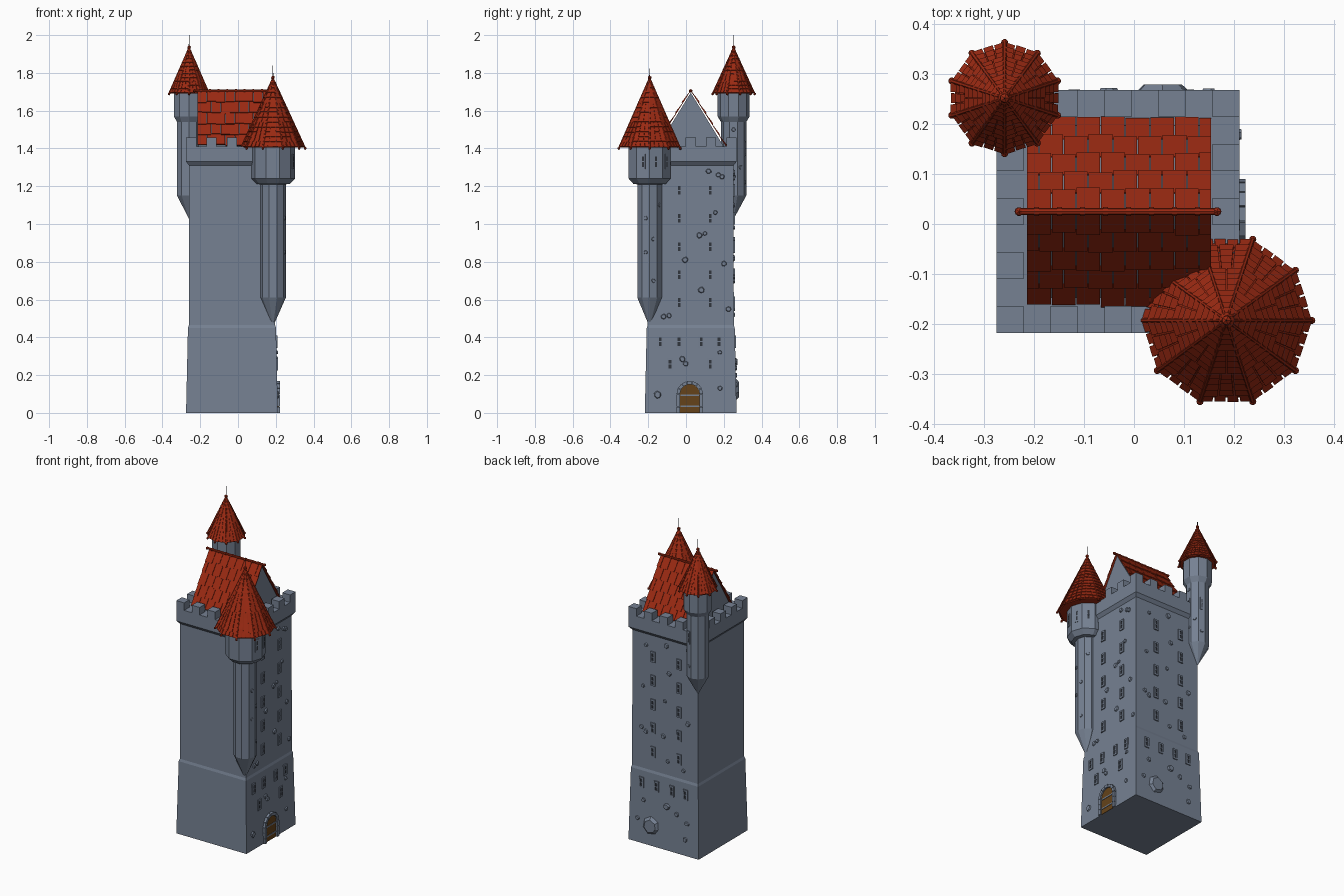
import bpy, bmesh, math, random
from mathutils import Vector, Matrix

if "Cube" in bpy.data.objects:
    bpy.data.objects.remove(bpy.data.objects["Cube"])
random.seed(4)
CX, CY = -0.032, 0.025          # tower axis


def mat(name, col):
    m = bpy.data.materials.new(name)
    m.diffuse_color = (*col, 1)
    m.use_nodes = True
    m.node_tree.nodes["Principled BSDF"].inputs["Base Color"].default_value = m.diffuse_color
    return m


STONE = mat("grey stone", (0.18, 0.22, 0.29))
TILE = mat("red tile", (0.32, 0.022, 0.006))
WOOD = mat("brown wood", (0.13, 0.055, 0.01))
DARK = mat("dark opening", (0.03, 0.035, 0.045))


def finish(bm, name, material):
    bmesh.ops.recalc_face_normals(bm, faces=bm.faces)
    me = bpy.data.meshes.new(name)
    bm.to_mesh(me)
    bm.free()
    me.materials.append(material)
    ob = bpy.data.objects.new(name, me)
    bpy.context.collection.objects.link(ob)


def skin(bm, loops):
    """Closed solid through a stack of equal point loops."""
    rings = [[bm.verts.new(p) for p in lp] for lp in loops]
    n = len(rings[0])
    for a, b in zip(rings, rings[1:]):
        for i in range(n):
            bm.faces.new((a[i], a[(i + 1) % n], b[(i + 1) % n], b[i]))
    bm.faces.new(rings[0])
    bm.faces.new(rings[-1])


def lathe(bm, c, n, rot, profile):
    skin(bm, [[(c[0] + r * math.cos(rot + math.tau * i / n), c[1] + r * math.sin(rot + math.tau * i / n), z)
               for i in range(n)] for z, r in profile])


def tube(bm, a, b, r1, r2, n=6):
    a, b = Vector(a), Vector(b)
    q = (b - a).to_track_quat('Z', 'Y')
    skin(bm, [[p + q @ Vector((r * math.cos(math.tau * i / n), r * math.sin(math.tau * i / n), 0))
               for i in range(n)] for p, r in ((a, r1), (b, r2))])


def ball(bm, p, r):
    bmesh.ops.create_icosphere(bm, subdivisions=1, radius=r, matrix=Matrix.Translation(p))


def frame(origin, ang):
    """Local u, v, depth axes on a wall facing the given angle."""
    nrm = Vector((math.cos(ang), math.sin(ang), 0))
    up = Vector((0, 0, 1))
    u = up.cross(nrm)
    return Matrix((u, up, nrm)).transposed().to_4x4(), Vector(origin)


def plate(bm, fr, pts, d0, d1, taper=1.0):
    M, o = fr
    cu = sum(p[0] for p in pts) / len(pts)
    cv = sum(p[1] for p in pts) / len(pts)
    skin(bm, [[o + M @ Vector((cu + (u - cu) * k, cv + (v - cv) * k, d)) for u, v in pts]
              for d, k in ((d0, 1), (d1, taper))])


def rect(u0, u1, v0, v1):
    return [(u0, v0), (u1, v0), (u1, v1), (u0, v1)]


# Main tower body, with battered base and flared parapet
bm = bmesh.new()
lathe(bm, (CX, CY), 4, math.pi / 4, [(z, h * math.sqrt(2)) for z, h in
      ((0, .243), (.45, .233), (.465, .228), (1.31, .227), (1.33, .243), (1.41, .243))])
finish(bm, "tower_body", STONE)

# Battlements
bm = bmesh.new()
S = .486 / 9
for i in range(9):
    for j in range(9):
        if (i in (0, 8) or j in (0, 8)) and (i + j) % 2 == 0:
            x, y = CX - .243 + S * i, CY - .243 + S * j
            skin(bm, [[(x, y, z), (x + S, y, z), (x + S, y + S, z), (x, y + S, z)] for z in (1.405, 1.457)])
finish(bm, "battlements", STONE)

# Gable house on top of the tower
bm = bmesh.new()
skin(bm, [[(x, CY - .172, 1.4), (x, CY + .172, 1.4), (x, CY + .172, 1.415), (x, CY, 1.695), (x, CY - .172, 1.415)]
          for x in (-.208, .146)])
finish(bm, "gable_walls", STONE)


def tile(bm, a, b, c, d, nrm, lift):
    """Tile with lower edge a-b lifted, upper edge c-d near the roof."""
    skin(bm, [[a, b, c, d], [a + nrm * lift, b + nrm * lift, c + nrm * .002, d + nrm * .002]])


# Main roof tiles, both slopes
bm = bmesh.new()
for s in (-1, 1):
    nrm = Vector((0, s * .285, .18)).normalized()
    P = lambda x, t: Vector((x, CY + s * .18 * (1 - t), 1.42 + .285 * t))
    for k in range(5):
        edges = [-.215 + max(0, min(.37, (i - .5 * (k % 2)) * .37 / 7.5)) for i in range(9)]
        for x0, x1 in zip(edges, edges[1:]):
            if x1 - x0 > .002:
                t0, t1 = k / 5 - random.uniform(0, .03), (k + 1) / 5
                tile(bm, P(x0 + .001, t0), P(x1 - .001, t0), P(x1 - .001, t1), P(x0 + .001, t1),
                     nrm, random.uniform(.006, .009))
finish(bm, "main_roof_tiles", TILE)
bm = bmesh.new()
tube(bm, (-.232, CY, 1.705), (.168, CY, 1.705), .007, .007, 8)
for x in (-.23, .166):
    ball(bm, (x, CY, 1.705), .01)
for x in range(8):
    tube(bm, (-.2 + x * .046, CY, 1.705), (-.19 + x * .046, CY, 1.705), .009, .009, 8)
finish(bm, "roof_ridge", TILE)


# Corner turrets with tiled spires
def turret(name, c, rot, profile, eave, r, apex, tip, rows, width):
    bm = bmesh.new()
    lathe(bm, c, 10, rot, profile)
    finish(bm, name + "_shaft", STONE)
    bm = bmesh.new()
    lathe(bm, c, 10, rot, [(eave, r - .006), (eave + .006, r - .004), (apex, .002)])
    top = Vector((c[0], c[1], apex))
    corner = lambda i: Vector((c[0] + r * math.cos(rot + math.tau * i / 10),
                               c[1] + r * math.sin(rot + math.tau * i / 10), eave + .006))
    for i in range(10):
        A, B = corner(i), corner(i + 1)
        nrm = (B - A).cross(top - A).normalized()
        P = lambda u, t: A.lerp(B, u).lerp(top, t) - nrm * .002
        for k in range(rows):
            t0, t1 = k / rows - random.uniform(0, .012), (k + 1) / rows * .99
            n = max(1, round((B - A).length * (1 - t0) / width))
            for j in range(n):
                u0, u1 = j / n + .02, (j + 1) / n - .02
                tile(bm, P(u0, t0), P(u1, t0), P(u1, t1), P(u0, t1), nrm, random.uniform(.005, .007))
    finish(bm, name + "_roof", TILE)
    bm = bmesh.new()
    for i in range(10):
        e = corner(i)
        e += (e - top) * .03
        tube(bm, top, e, .003, .005)
        ball(bm, e, .008)
    ball(bm, top, .011)
    finish(bm, name + "_roof_hips", TILE)
    bm = bmesh.new()
    tube(bm, top, (c[0], c[1], tip), .002, .001)
    finish(bm, name + "_spike", DARK)


T1, T2 = (.185, -.193), (-.259, .252)
turret("front_turret", T1, 0, [(.46, .002), (.61, .068), (1.21, .068), (1.212, .09), (1.24, .116), (1.41, .116)],
       1.405, .166, 1.775, 1.84, 14, .028)
turret("back_turret", T2, math.pi / 10, [(1.03, .002), (1.15, .067), (1.54, .067), (1.57, .085), (1.7, .085)],
       1.69, .108, 1.935, 2.0, 12, .022)

# Windows: stone surrounds with dark slits
frames, panes = bmesh.new(), bmesh.new()


def window(fr, w=.016, h=.033, d=.006):
    for r in (rect(-w, -w * .45, -h, h), rect(w * .45, w, -h, h), rect(-w, w, h * .7, h),
              rect(-w, w, -h, -h * .7), rect(-w, w, -.003, .003)):
        plate(frames, fr, r, -.01, d)
    plate(panes, fr, rect(-w * .5, w * .5, -h * .75, h * .75), -.008, .002)


def half(z):
    return .243 - .010 * z / .45 if z < .45 else .228


def right(y, z):
    return frame((CX + half(z), y, z), 0)


def back(x, z):
    return frame((x, CY + half(z), z), math.pi / 2)


def on_turret(c, r, deg, z):
    a = math.radians(deg)
    r *= math.cos(math.pi / 10)
    return frame((c[0] + r * math.cos(a), c[1] + r * math.sin(a), z), a)


for z in (.584, .732, .88, 1.03, 1.178):
    for u in (-.036, .128):
        window(right(u, z))
    for u in (.05, -.13):
        window(back(u, z))
for u in (-.137, -.037, .08, .175):
    window(right(u, .377))
for u in (.125, .02, -.085, -.18):
    window(back(u, .377))
for u in (-.085, .128):
    window(right(u, .258))
for deg in (-18, 18, 54, 90):
    window(on_turret(T1, .116, deg, 1.33), .012, .04, .003)
for deg in (0, 72):
    window(on_turret(T2, .067, deg, 1.4), .009, .04, .004)
finish(frames, "window_surrounds", STONE)
finish(panes, "window_slits", DARK)

# Raised stones scattered on the right and back walls and turrets
bm = bmesh.new()


def rock(fr, s, d=.007):
    a0 = random.random() * 6
    pts = [(s * random.uniform(.8, 1.1) * math.cos(a0 + i * math.tau / 7),
            s * random.uniform(.8, 1.1) * math.sin(a0 + i * math.tau / 7)) for i in range(7)]
    plate(bm, fr, pts, -.006, d, .65)


for y, z in ((.12, 1.28), (.17, 1.26), (.19, 1.25), (.07, .94), (.1, .95), (-.005, .81), (.2, .79), (.08, .65),
             (-.12, .51), (-.09, .515), (.225, .55), (-.02, .285), (0, .26), (.18, .13), (.155, 1.06), (.18, .32)):
    rock(right(y, z), random.uniform(.013, .022))
rock(right(-.15, .095), .025)
for x, z in ((.1, 1.24), (-.04, 1.27), (-.06, 1.1), (.12, .98), (-.03, .92), (-.02, .7), (.13, .72), (.1, .7),
             (-.19, .82), (-.05, .55), (-.16, .52), (.11, .27), (-.19, .2), (-.12, .24), (.15, .15), (-.18, .1)):
    rock(back(x, z), random.uniform(.013, .022))
rock(back(.055, .12), .062, .014)
rock(back(-.05, .27), .025, .01)
for deg, z in ((-18, 1.03), (18, .92), (18, .7), (-18, .85), (54, 1.1)):
    rock(on_turret(T1, .068, deg, z), .014, .004)
for deg, z in ((0, 1.5), (36, 1.3), (72, 1.22), (0, 1.25)):
    rock(on_turret(T2, .067, deg, z), .014, .004)
finish(bm, "raised_stones", STONE)

# Arched door with stone surround and iron bands
fr = frame((CX + .243, .02, 0), 0)
arc = lambda r, a: (r * math.cos(a), .1 + r * math.sin(a))
bm = bmesh.new()
plate(bm, fr, [(-.052, 0), (.052, 0)] + [arc(.052, math.pi * i / 10) for i in range(11)], -.01, .003)
finish(bm, "door", WOOD)
bm = bmesh.new()
for i in range(7):
    a, b = math.pi * (i + .04) / 7, math.pi * (i + .96) / 7
    plate(bm, fr, [arc(.052, a), arc(.07, a), arc(.07, b), arc(.052, b)], -.015, .012)
for s in (-1, 1):
    for k in range(3):
        plate(bm, fr, rect(s * .052, s * .07, k * .0333, k * .0333 + .032), -.015, .012)
finish(bm, "door_surround", STONE)
bm = bmesh.new()
for z in (.03, .09):
    plate(bm, fr, rect(-.05, .05, z, z + .008), -.005, .006)
finish(bm, "door_bands", STONE)
